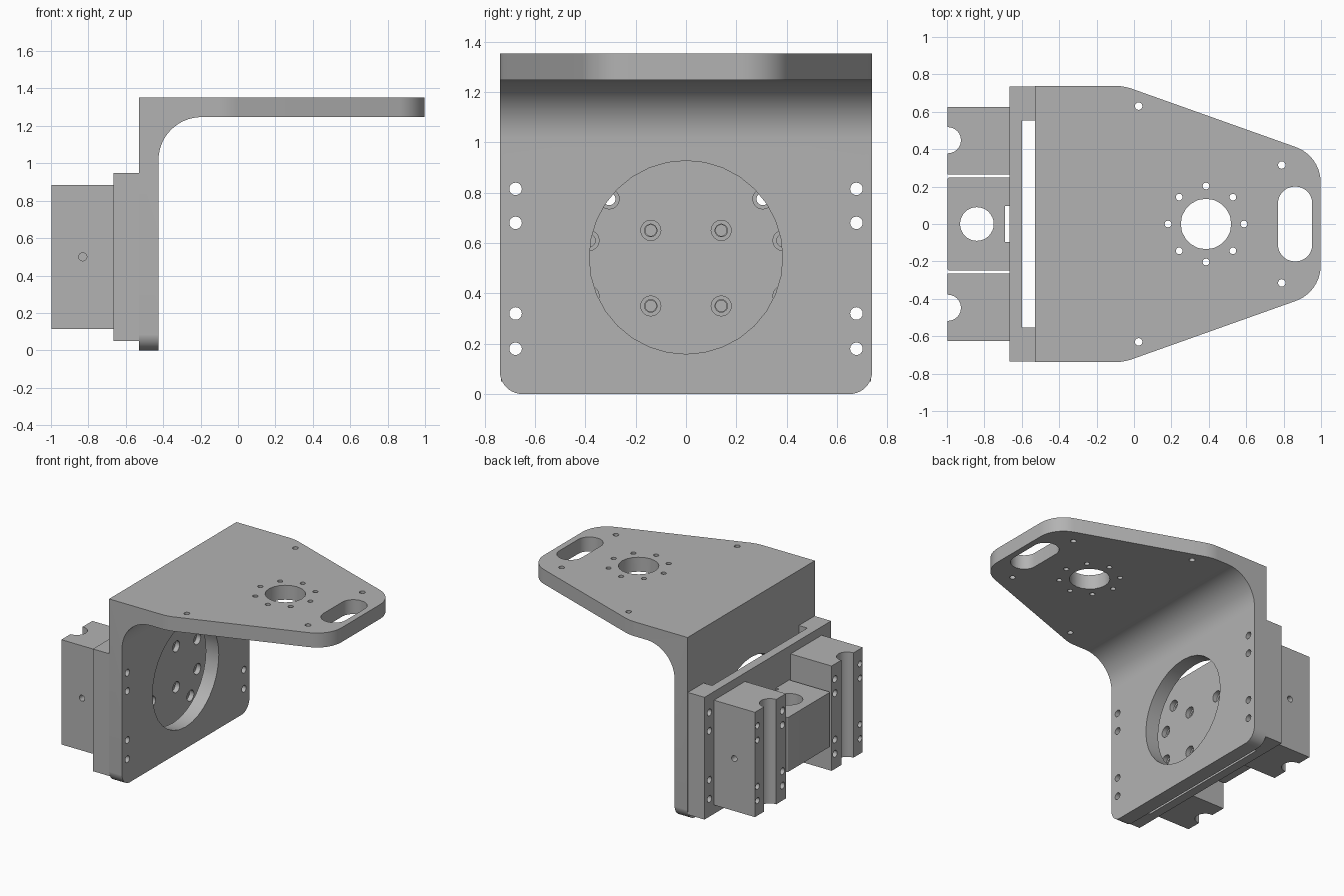
import bpy, bmesh
from math import pi, cos, sin, tan
from mathutils import Vector

cube = bpy.data.objects.get("Cube")
if cube:
    bpy.data.objects.remove(cube, do_unlink=True)

GREY = (0.45, 0.45, 0.45, 1)
metal = bpy.data.materials.new("machined grey")
metal.use_nodes = True
metal.diffuse_color = GREY
metal.node_tree.nodes["Principled BSDF"].inputs["Base Color"].default_value = GREY


def rounded(corners, steps=10):
    """Outline from (u, v, radius) corners."""
    pts = []
    for i, (u, v, r) in enumerate(corners):
        p = Vector((u, v))
        if r == 0:
            pts.append((u, v))
            continue
        a = (Vector(corners[i - 1][:2]) - p).normalized()
        b = (Vector(corners[(i + 1) % len(corners)][:2]) - p).normalized()
        half = a.angle(b) / 2
        centre = p + (a + b).normalized() * r / sin(half)
        start = p + a * r / tan(half) - centre
        end = p + b * r / tan(half) - centre
        sweep = pi - 2 * half
        for k in range(steps + 1):
            t = k / steps
            q = centre + (start * sin((1 - t) * sweep) + end * sin(t * sweep)) / sin(sweep)
            pts.append((q.x, q.y))
    return pts


def box2d(u0, u1, v0, v1, r=0):
    return [(u0, v0, r), (u1, v0, r), (u1, v1, r), (u0, v1, r)]


def circle(u, v, r, n=16):
    return [(u + r * cos(2 * pi * i / n), v + r * sin(2 * pi * i / n)) for i in range(n)]


def solid(name, prisms):
    """Object made of prisms: (outline, axis, low, high)."""
    bm = bmesh.new()
    for pts, axis, lo, hi in prisms:
        place = {"x": lambda u, v, w: (w, u, v), "y": lambda u, v, w: (u, w, v),
                 "z": lambda u, v, w: (u, v, w)}[axis]
        low = [bm.verts.new(place(*p[:2], lo)) for p in pts]
        high = [bm.verts.new(place(*p[:2], hi)) for p in pts]
        bm.faces.new(low)
        bm.faces.new(high)
        for i in range(len(pts)):
            bm.faces.new((low[i - 1], low[i], high[i], high[i - 1]))
    bmesh.ops.recalc_face_normals(bm, faces=bm.faces)
    mesh = bpy.data.meshes.new(name)
    bm.to_mesh(mesh)
    bm.free()
    mesh.materials.append(metal)
    obj = bpy.data.objects.new(name, mesh)
    bpy.context.collection.objects.link(obj)
    return obj


def carve(obj, prisms, operation="DIFFERENCE"):
    cutter = solid("cutter", prisms)
    mod = obj.modifiers.new("carve", "BOOLEAN")
    mod.operation, mod.object, mod.solver = operation, cutter, "EXACT"
    bpy.context.view_layer.objects.active = obj
    bpy.ops.object.modifier_apply(modifier=mod.name)
    bpy.data.objects.remove(cutter, do_unlink=True)


BOLT_Z = (0.18, 0.32, 0.68, 0.815)
SIDES = (-1, 1)
bolts = [(circle(s * 0.677, z, 0.025), "x", -0.8, -0.3) for s in SIDES for z in BOLT_Z]

# Angle bracket: L section trimmed by the plan and end outlines
section = rounded([(-0.53, -0.1, 0), (-0.425, -0.1, 0), (-0.425, 1.247, 0.23),
                   (1.1, 1.247, 0), (1.1, 1.353, 0), (-0.53, 1.353, 0)], 16)
bracket = solid("angle_bracket", [(section, "y", -0.8, 0.8)])
plan = rounded([(-0.6, -0.739, 0), (-0.056, -0.739, 0.3), (0.998, -0.364, 0.2),
                (0.998, 0.364, 0.2), (-0.056, 0.739, 0.3), (-0.6, 0.739, 0)])
carve(bracket, [(plan, "z", -0.2, 1.5)], "INTERSECT")
end = rounded([(-0.7395, 0, 0.09), (0.7395, 0, 0.09), (0.7395, 1.5, 0), (-0.7395, 1.5, 0)])
carve(bracket, [(end, "x", -0.7, 1.2)], "INTERSECT")

# Bracket openings: large bore, bolts, top hole circle and hand slot
top_holes = [(circle(0.385, 0, 0.135, 20), "z", 1.1, 1.5),
             (rounded(box2d(0.77, 0.953, -0.2, 0.2, 0.09)), "z", 1.1, 1.5)]
for i in range(8):
    a = i * pi / 4
    top_holes.append((circle(0.385 + 0.203 * cos(a), 0.203 * sin(a), 0.018), "z", 1.1, 1.5))
for s in SIDES:
    for x, y in ((0.025, 0.63), (0.79, 0.315)):
        top_holes.append((circle(x, s * y, 0.02), "z", 1.1, 1.5))
carve(bracket, top_holes + bolts + [(circle(0, 0.543, 0.384, 32), "x", -0.7, -0.3)])

# Channel plate with flanges bolted to the bracket
channel = [(-0.665, -0.735), (-0.53, -0.735), (-0.53, -0.553), (-0.6, -0.553),
           (-0.6, 0.553), (-0.53, 0.553), (-0.53, 0.735), (-0.665, 0.735)]
plate = solid("channel_plate", [(channel, "z", 0.05, 0.948)])
screws = [(s * y, z) for s in SIDES
          for y, z in ((0.14, 0.35), (0.14, 0.65), (0.305, 0.225), (0.305, 0.775),
                       (0.385, 0.39), (0.385, 0.61))]
carve(plate, bolts + [(circle(y, z, 0.04), "x", -0.635, -0.58) for y, z in screws])
carve(plate, [(circle(y, z, 0.025), "x", -0.7, -0.58) for y, z in screws])

# Side clamp blocks with a half-round groove and screw holes
blocks = []
for s, label in ((-1, "front"), (1, "back")):
    outline = [(u, s * v) for u, v, _ in box2d(-0.998, -0.665, 0.265, 0.625)]
    block = solid(label + "_clamp_block", [(outline, "z", 0.115, 0.885)])
    holes = [(circle(-0.995, s * 0.448, 0.07, 24), "z", 0, 1),
             (circle(-0.83, 0.5, 0.022), "y", min(s * 0.53, s * 0.7), max(s * 0.53, s * 0.7))]
    for z in (0.225, 0.33, 0.67, 0.775):
        through = z in (0.225, 0.775)
        holes.append((circle(s * 0.305, z, 0.025), "x", -1.1, -0.6 if through else -0.9))
        holes.append((circle(s * 0.595, z, 0.022), "x", -1.1, -0.9))
    carve(block, holes)
    blocks.append(block)

# Centre nut block with vertical bore and rear relief
nut = rounded([(-0.998, -0.249, 0.012), (-0.665, -0.249, 0), (-0.665, -0.095, 0),
               (-0.69, -0.095, 0), (-0.69, 0.095, 0), (-0.665, 0.095, 0),
               (-0.665, 0.249, 0), (-0.998, 0.249, 0.012)], 4)
nut_block = solid("nut_block", [(nut, "z", 0.3, 0.7)])
carve(nut_block, [(circle(-0.84, 0, 0.09, 32), "z", 0, 1)] +
      [(circle(s * 0.14, z, 0.022), "x", -0.75, -0.6) for s in SIDES for z in (0.35, 0.65)])

# Smooth curved faces, keep machined edges sharp
bpy.ops.object.select_all(action="DESELECT")
for obj in [bracket, plate, nut_block] + blocks:
    obj.select_set(True)
bpy.context.view_layer.objects.active = bracket
bpy.ops.object.shade_smooth_by_angle(angle=0.5)
